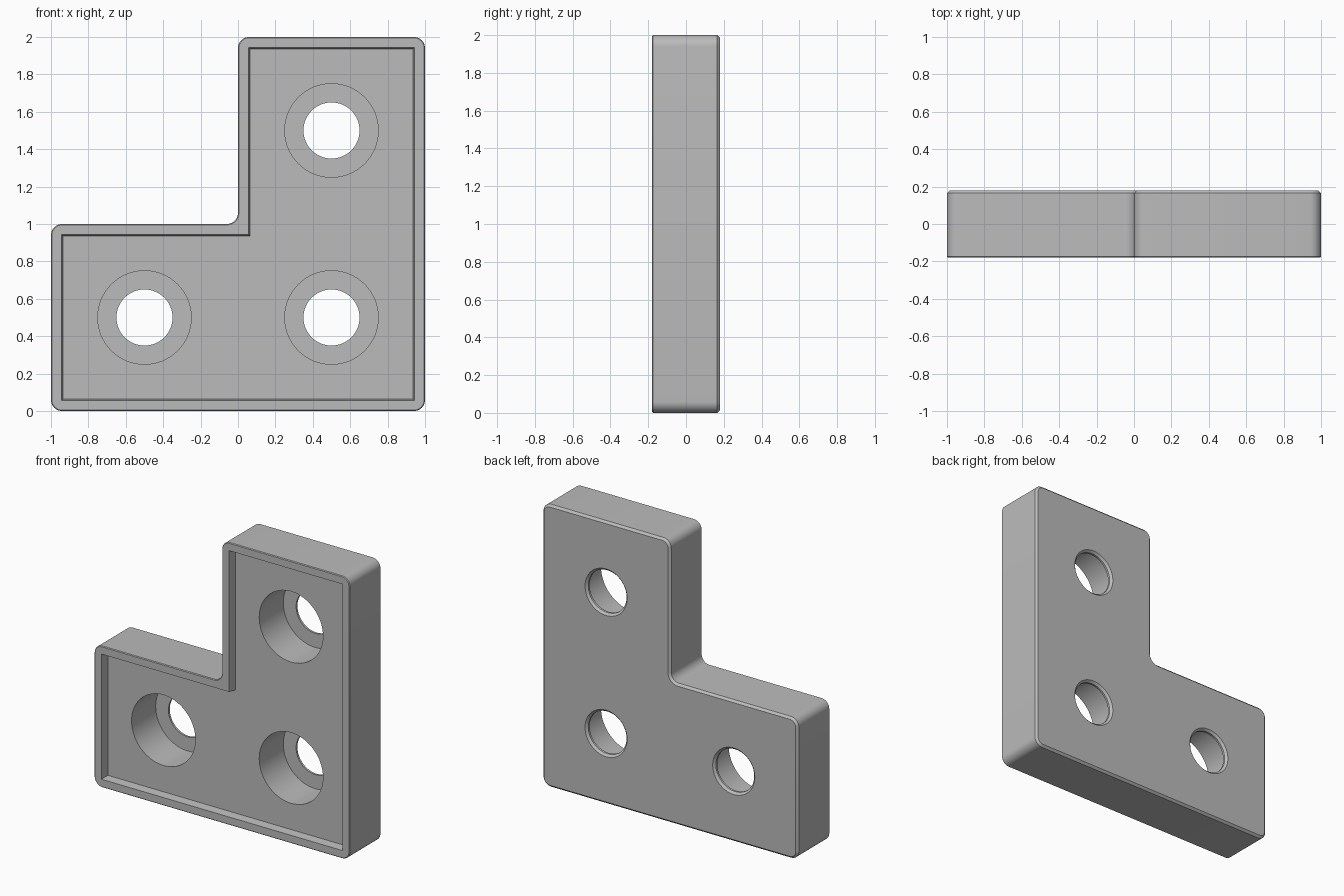
import bpy, bmesh, math
from mathutils import Vector

cube = bpy.data.objects.get("Cube")
if cube:
    bpy.data.objects.remove(cube, do_unlink=True)

HALF = 0.18      # half of the plate thickness
RADIUS = 0.06    # rounding of the outline corners
L_SHAPE = [(-1, 0), (1, 0), (1, 2), (0, 2), (0, 1), (-1, 1)]

grey = bpy.data.materials.new("plain grey")
grey.use_nodes = True
grey.diffuse_color = (0.5, 0.5, 0.5, 1)
grey.node_tree.nodes["Principled BSDF"].inputs["Base Color"].default_value = (0.5, 0.5, 0.5, 1)


def outline(inset, radius=0.0, steps=8):
    """L outline moved inwards; corners rounded when a radius is given."""
    pts = []
    for i, p in enumerate(L_SHAPE):
        p = Vector(p)
        a = (p - Vector(L_SHAPE[i - 1])).normalized()
        b = (Vector(L_SHAPE[(i + 1) % len(L_SHAPE)]) - p).normalized()
        corner = p + (b - a) * inset if a.cross(b) > 0 else p + (b - a) * -inset
        if not radius:
            pts.append(corner)
            continue
        r = radius - inset if a.cross(b) > 0 else radius + inset
        centre = corner + (b - a) * r
        for k in range(steps + 1):
            t = k / steps * math.pi / 2
            pts.append(centre - b * r * math.cos(t) + a * r * math.sin(t))
    return pts


def circle(cx, cz, r, n=64):
    return [Vector((cx + r * math.cos(k * math.tau / n), cz + r * math.sin(k * math.tau / n)))
            for k in range(n)]


def loft(name, sections):
    """Closed solid through (y, outline) sections from front to back."""
    bm = bmesh.new()
    rings = [[bm.verts.new((p.x, y, p.y)) for p in pts] for y, pts in sections]
    for r0, r1 in zip(rings, rings[1:]):
        for i in range(len(r0)):
            bm.faces.new((r0[i - 1], r0[i], r1[i], r1[i - 1]))
    bm.faces.new(rings[0])
    bm.faces.new(rings[-1])
    bmesh.ops.recalc_face_normals(bm, faces=bm.faces)
    mesh = bpy.data.meshes.new(name)
    bm.to_mesh(mesh)
    bm.free()
    mesh.materials.append(grey)
    obj = bpy.data.objects.new(name, mesh)
    bpy.context.collection.objects.link(obj)
    return obj


# Corner plate with small chamfers on the front and back edges
plate = loft("corner_plate", [
    (-HALF, outline(0.005, RADIUS)),
    (-HALF + 0.005, outline(0, RADIUS)),
    (HALF - 0.015, outline(0, RADIUS)),
    (HALF, outline(0.015, RADIUS))])

# Shallow front recess with slightly drafted walls
cutters = [loft("recess_cutter", [
    (-HALF - 0.06, outline(0.05)),
    (-HALF + 0.06, outline(0.064))])]

# Counterbored screw holes with a chamfered back rim
for cx, cz in [(-0.5, 0.5), (0.5, 0.5), (0.5, 1.5)]:
    steps = [(-0.3, 0.25), (0.15, 0.25), (0.15, 0.15),
             (HALF - 0.015, 0.15), (HALF + 0.015, 0.18)]
    cutters.append(loft("hole_cutter", [(y, circle(cx, cz, r)) for y, r in steps]))

bpy.context.view_layer.objects.active = plate
for cutter in cutters:
    mod = plate.modifiers.new("cut", "BOOLEAN")
    mod.operation = "DIFFERENCE"
    mod.solver = "EXACT"
    mod.object = cutter
    bpy.ops.object.modifier_apply(modifier=mod.name)
    bpy.data.objects.remove(cutter, do_unlink=True)

# Smooth rounded corners and bores, sharp edges elsewhere
bpy.ops.object.select_all(action="DESELECT")
plate.select_set(True)
bpy.ops.object.shade_smooth_by_angle(angle=math.radians(30))
